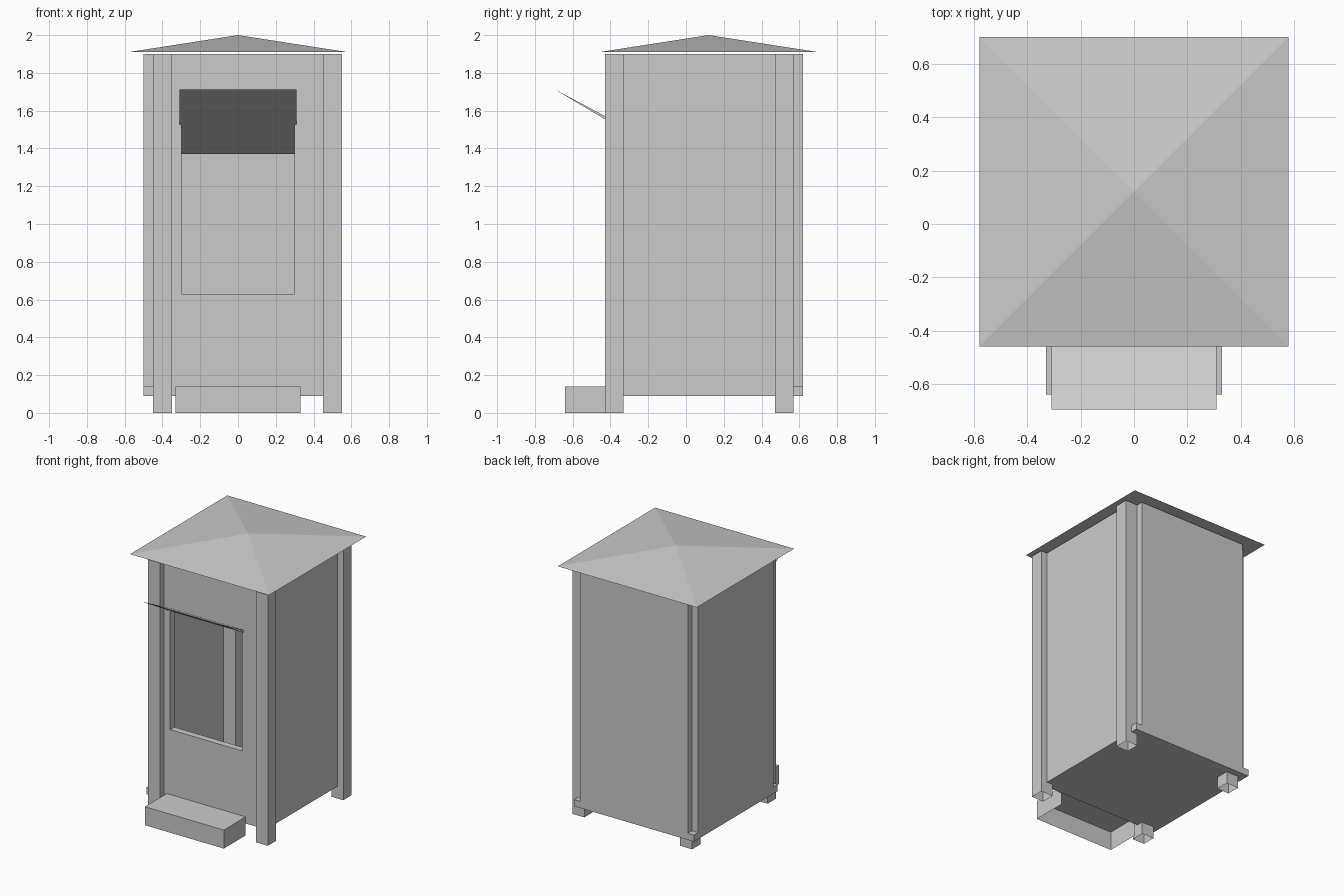
import bpy, bmesh
from mathutils import Vector

if "Cube" in bpy.data.objects:
    bpy.data.objects.remove(bpy.data.objects["Cube"])

FRONT, BACK = -0.38, 0.62      # floor edges in y
MID = (FRONT + BACK) / 2


def make(name, verts, faces, solid=True):
    bm = bmesh.new()
    vs = [bm.verts.new(v) for v in verts]
    for f in faces:
        bm.faces.new([vs[i] for i in f])
    if solid:
        bmesh.ops.recalc_face_normals(bm, faces=bm.faces)
    me = bpy.data.meshes.new(name)
    bm.to_mesh(me)
    bm.free()
    ob = bpy.data.objects.new(name, me)
    bpy.context.collection.objects.link(ob)
    return ob


def box(name, x, y, z, skip=()):
    """Box from (min, max) ranges; skip leaves named sides open."""
    verts = [(a, b, c) for c in z for b in y for a in x]
    sides = {"bottom": (0, 2, 3, 1), "top": (4, 5, 7, 6), "front": (0, 1, 5, 4),
             "back": (2, 6, 7, 3), "left": (0, 4, 6, 2), "right": (1, 3, 7, 5)}
    return make(name, verts, [f for s, f in sides.items() if s not in skip], solid=False)


# Floor slab
box("floor", (-0.5, 0.5), (FRONT, BACK), (0.09, 0.14))

# Corner posts, hollow underneath
for side, x in (("left", -0.45), ("right", 0.45)):
    for end, y in (("front", -0.43), ("back", 0.47)):
        box(f"{end}_{side}_post", (x, x + 0.1), (y, y + 0.1), (0, 1.9), skip=("bottom",))

# Plain walls
WALL_Z = (0.14, 1.9)
box("left_wall", (-0.5, -0.45), (-0.33, 0.57), WALL_Z)
box("right_wall", (0.45, 0.5), (-0.33, 0.57), WALL_Z)
box("back_wall", (-0.45, 0.45), (0.57, BACK), WALL_Z)

# Front wall: rectangular ring around the window, given thickness
verts = []
for y in (FRONT, -0.33):
    for hw, z0, z1 in ((0.45, 0.14, 1.9), (0.3, 0.63, 1.53)):
        verts += [(-hw, y, z0), (hw, y, z0), (hw, y, z1), (-hw, y, z1)]
faces = []
for i in range(4):
    j = (i + 1) % 4
    faces += [(i, j, j + 4, i + 4), (i + 8, i + 12, j + 12, j + 8),
              (i, i + 8, j + 8, j), (i + 4, j + 4, j + 12, i + 12)]
make("front_wall", verts, faces)

# Low pyramid roof
r = 0.58
make("roof", [(-r, MID - r, 1.91), (r, MID - r, 1.91), (r, MID + r, 1.91),
              (-r, MID + r, 1.91), (0, MID, 2.0)],
     [(3, 2, 1, 0), (0, 1, 4), (1, 2, 4), (2, 3, 4), (3, 0, 4)])

# Window flap tilted open: thin panel tapering to both edges
profile = [(-0.695, 1.713), (-0.39, 1.531), (-0.10, 1.37), (-0.39, 1.551)]
make("window_flap", [(x, y, z) for x in (-0.31, 0.31) for y, z in profile],
     [(0, 1, 2, 3), (7, 6, 5, 4)] +
     [(i, i + 4, (i + 1) % 4 + 4, (i + 1) % 4) for i in range(4)])

# Front step, open below and behind
box("step", (-0.33, 0.33), (-0.64, FRONT), (0, 0.14), skip=("bottom", "back"))
